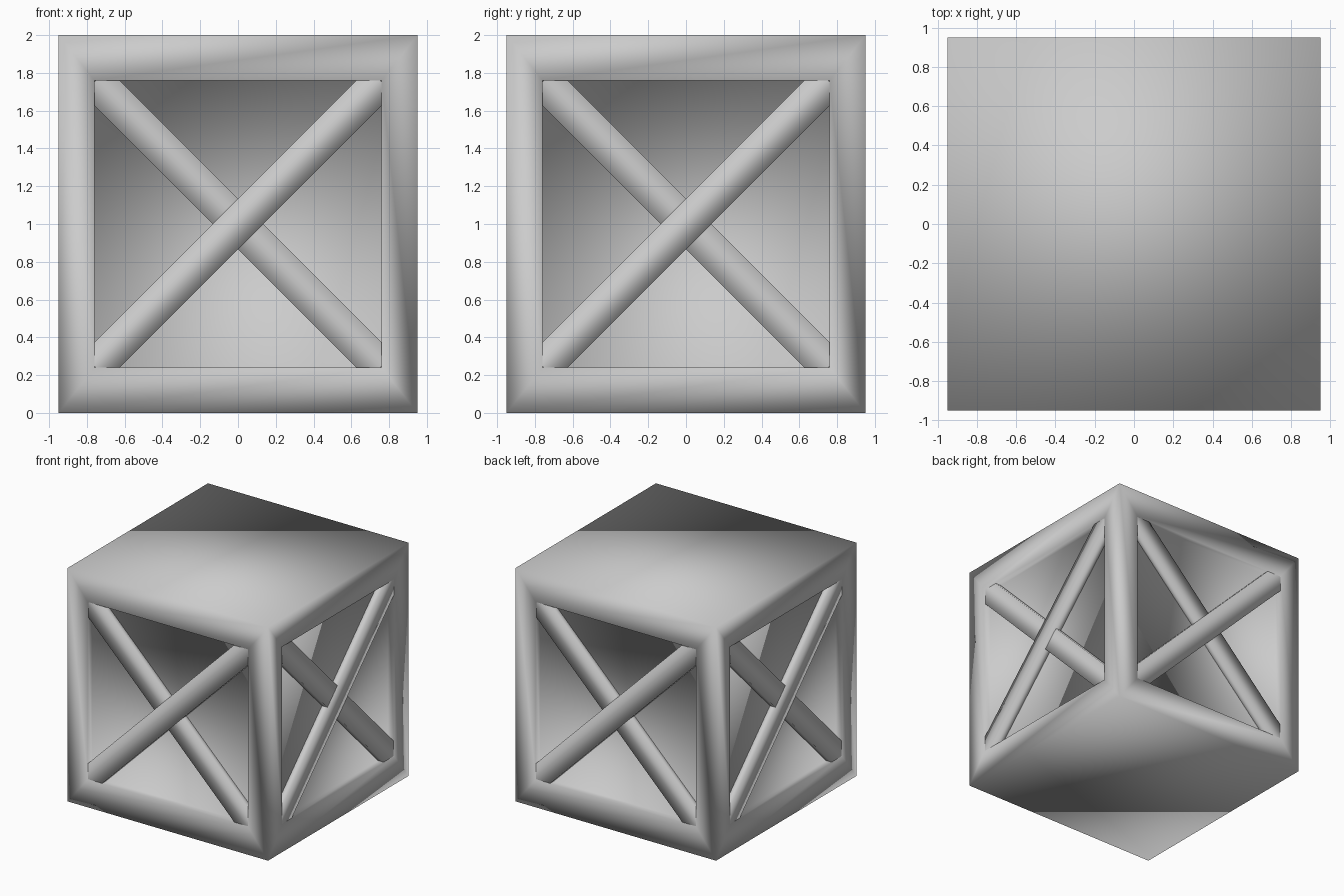
import bpy, bmesh, math
from mathutils import Matrix

if "Cube" in bpy.data.objects:
    bpy.data.objects.remove(bpy.data.objects["Cube"])

HALF, HEIGHT = 0.95, 2.0      # body half width and height
OPEN = 0.76                   # half size of each square recess
DEPTH = 0.06                  # recess depth
BAR_W, BAR_T = 0.19, 0.08     # cross bar width and thickness


def finish(bm, name):
    bmesh.ops.recalc_face_normals(bm, faces=bm.faces)
    me = bpy.data.meshes.new(name)
    bm.to_mesh(me)
    bm.free()
    ob = bpy.data.objects.new(name, me)
    bpy.context.collection.objects.link(ob)
    return ob


def fit_opening(face, n, sink):
    """Snap an inset face to the square opening and sink it inward."""
    for v in face.verts:
        for a in range(2):
            if abs(n[a]) < 0.5:
                v.co[a] = math.copysign(OPEN, v.co[a])
        v.co.z = 1 + math.copysign(OPEN, v.co.z - 1)
        v.co -= n * sink


# Crate body: a block with a square recess in each of its four sides
bm = bmesh.new()
bmesh.ops.create_cube(bm, size=1, matrix=Matrix.Translation((0, 0, HEIGHT / 2))
                      @ Matrix.Diagonal((2 * HALF, 2 * HALF, HEIGHT, 1)))
bm.normal_update()
for face in [f for f in bm.faces if abs(f.normal.z) < 0.5]:
    n = face.normal.copy()
    for thickness, sink in ((0.1, 0), (0.0001, DEPTH)):   # frame, then panel
        bmesh.ops.inset_region(bm, faces=[face], thickness=thickness)
        fit_opening(face, n, sink)
for f in bm.faces:
    f.smooth = True
finish(bm, "crate_body")

# Crossed diagonal bars, one pair per side, ends buried in the frame
for side, label in enumerate(("front", "right", "back", "left")):
    turn = Matrix.Rotation(side * math.pi / 2, 4, 'Z')
    for angle, front, kind in ((-45, HALF - 0.003, "rising"),
                               (45, HALF - 0.008, "falling")):
        bm = bmesh.new()
        bmesh.ops.create_cube(bm, size=1)
        for f in bm.faces:               # smooth along the bar, flat end caps
            f.smooth = abs(f.normal.x) < 0.5
        bm.transform(turn @ Matrix.Translation((0, -front + BAR_T / 2, 1))
                     @ Matrix.Rotation(math.radians(angle), 4, 'Y')
                     @ Matrix.Diagonal((2.14, BAR_T, BAR_W, 1)))
        finish(bm, f"{label}_{kind}_bar")
